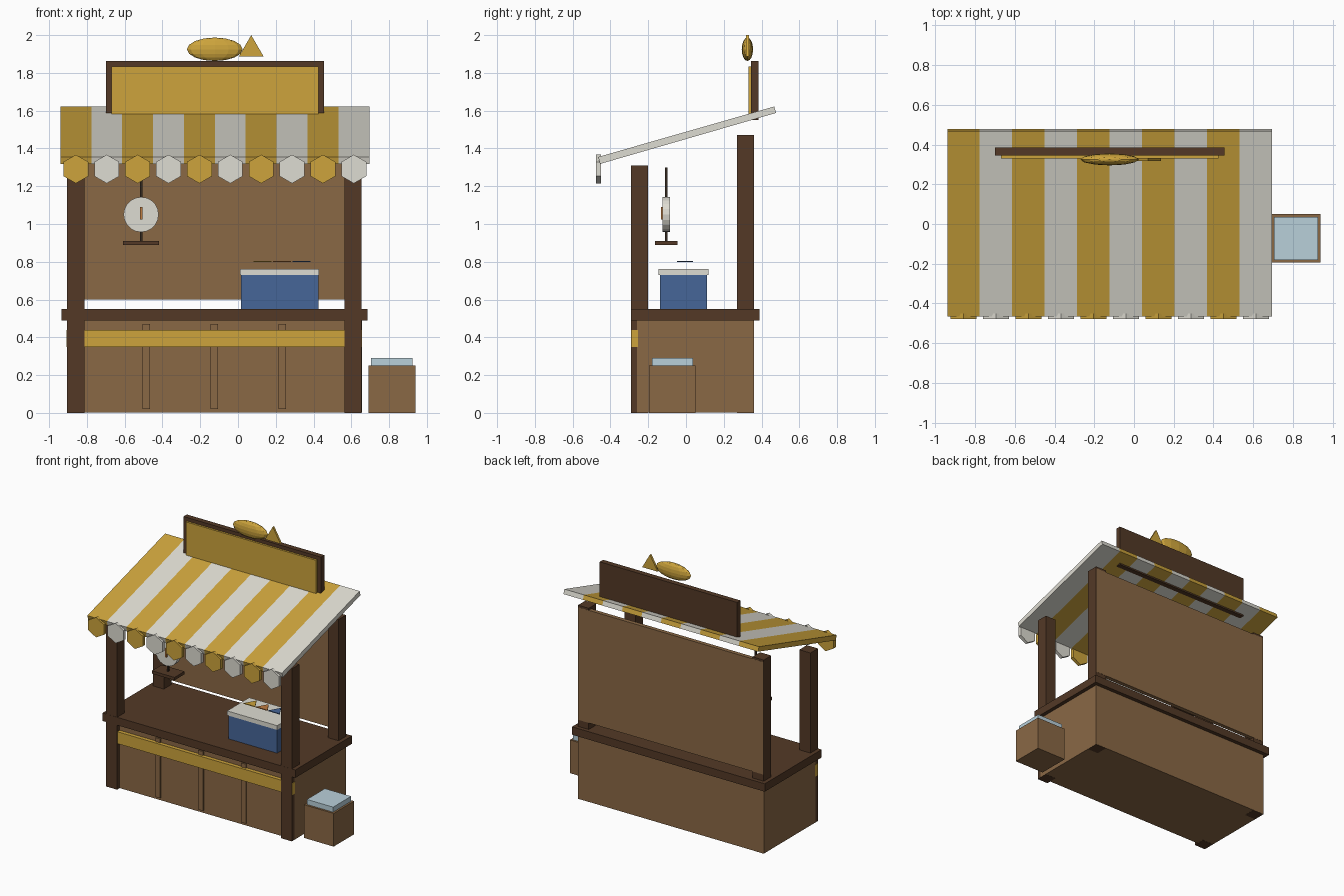
import bpy, bmesh
from math import pi
from mathutils import Matrix, Vector

old = bpy.data.objects.get("Cube")
if old:
    bpy.data.objects.remove(old, do_unlink=True)


def material(name, code):
    def linear(i):
        c = int(code[i:i + 2], 16) / 255
        return c / 12.92 if c < 0.04 else ((c + 0.055) / 1.055) ** 2.4
    colour = (linear(0), linear(2), linear(4), 1)
    m = bpy.data.materials.new(name)
    m.use_nodes = True
    m.diffuse_color = colour
    m.node_tree.nodes["Principled BSDF"].inputs["Base Color"].default_value = colour
    return m


DARK = material("dark wood", "533926")
WOOD = material("plain wood", "8A6845")
GOLD = material("golden yellow", "CDA43C")
WHITE = material("off white", "DEDCD2")
BLUE = material("cooler blue", "466698")
ICE = material("pale ice", "B9D0DA")
METAL = material("dark metal", "34281F")
COPPER = material("copper", "BE7C41")


def finish(name, bm, *mats):
    bmesh.ops.recalc_face_normals(bm, faces=bm.faces)
    mesh = bpy.data.meshes.new(name)
    bm.to_mesh(mesh)
    bm.free()
    for m in mats:
        mesh.materials.append(m)
    ob = bpy.data.objects.new(name, mesh)
    bpy.context.collection.objects.link(ob)
    return ob


def box(name, mat, x, y, z):
    """Box from (low, high) ranges on each axis."""
    bm = bmesh.new()
    centre = Vector([sum(r) / 2 for r in (x, y, z)])
    size = [r[1] - r[0] for r in (x, y, z)]
    bmesh.ops.create_cube(bm, size=1, matrix=Matrix.Translation(centre) @ Matrix.Diagonal((*size, 1)))
    return finish(name, bm, mat)


def prism(name, mat, sides, radius, depth, centre, turn):
    """Regular prism: turn is its rotation matrix, built around local z."""
    bm = bmesh.new()
    bmesh.ops.create_cone(bm, cap_ends=True, segments=sides, radius1=radius, radius2=radius,
                          depth=depth, matrix=Matrix.Translation(centre) @ turn)
    return finish(name, bm, mat)


FACING = Matrix.Rotation(pi / 2, 4, 'X')   # local y points up, axis along y
FLAT = Matrix.Identity(4)
LEFT, RIGHT = 0.655, -0.905                # outer sides of the stall

# Posts
for side, x in (("left", (0.565, LEFT)), ("right", (RIGHT, -0.812))):
    box("front_post_" + side, DARK, x, (-0.29, -0.2), (0, 1.31))
    box("back_post_" + side, DARK, x, (0.27, 0.36), (0, 1.47))

# Counter, its front battens and painted band
box("counter_body", WOOD, (RIGHT - 0.001, LEFT + 0.001), (-0.26, 0.361), (0.001, 0.49))
box("counter_top", DARK, (-0.935, 0.685), (-0.291, 0.39), (0.49, 0.55))
for i in range(3):
    x = -0.485 + 0.36 * i
    box(f"batten_{i + 1}", WOOD, (x - 0.02, x + 0.02), (-0.27, -0.255), (0.02, 0.47))
box("counter_band", GOLD, (RIGHT - 0.002, LEFT + 0.002), (-0.289, -0.255), (0.35, 0.44))

# Back wall, floating just above the counter
box("back_wall", WOOD, (RIGHT + 0.001, LEFT - 0.001), (0.33, 0.361), (0.6, 1.455))

# Striped sloping awning
COUNT, START, STEP = 10, -0.94, 0.1635
profile = [(-0.465, 1.355), (-0.455, 1.318), (0.477, 1.588), (0.467, 1.622)]
bm = bmesh.new()
rings = [[bm.verts.new((START + STEP * i, y, z)) for y, z in profile] for i in range(COUNT + 1)]
for i in range(COUNT):
    a, b = rings[i], rings[i + 1]
    for j in range(4):
        k = (j + 1) % 4
        bm.faces.new((a[j], a[k], b[k], b[j])).material_index = i % 2
bm.faces.new(rings[0])
bm.faces.new(rings[-1]).material_index = 1
finish("awning", bm, GOLD, WHITE)

# Hexagonal valance tabs along the awning's front edge
for i in range(COUNT):
    prism(f"valance_tab_{i + 1}", (GOLD, WHITE)[i % 2], 6, 0.076, 0.026,
          (START + STEP * (i + 0.5), -0.464, 1.291), FACING)

# Sign board
box("sign_board", DARK, (-0.7, 0.455), (0.345, 0.385), (1.55, 1.862))
box("sign_panel", GOLD, (-0.67, 0.425), (0.33, 0.347), (1.56, 1.835))

# Fish on top of the sign
bm = bmesh.new()
bmesh.ops.create_uvsphere(bm, u_segments=12, v_segments=8, radius=1,
                          matrix=Matrix.Translation((-0.123, 0.325, 1.925))
                          @ Matrix.Diagonal((0.147, 0.03, 0.062, 1)))
finish("fish_body", bm, GOLD)
prism("fish_tail", GOLD, 3, 0.075, 0.016, (0.07, 0.325, 1.925), FACING)

# Hanging scale
SX, SY = -0.513, -0.105
box("scale_rod", METAL, (SX - 0.007, SX + 0.007), (SY - 0.007, SY + 0.007), (0.9, 1.3))
prism("scale_dial", WHITE, 20, 0.093, 0.04, (SX, SY, 1.05), FACING)
box("scale_needle", COPPER, (SX - 0.007, SX + 0.007), (-0.133, -0.12), (1.025, 1.09))
box("scale_pan", DARK, (SX - 0.095, SX + 0.095), (SY - 0.06, SY + 0.06), (0.888, 0.91))

# Cooler with small fins above its lid
box("cooler", BLUE, (0.015, 0.425), (-0.138, 0.112), (0.55, 0.735))
box("cooler_lid", WHITE, (0.01, 0.43), (-0.145, 0.12), (0.73, 0.763))
for i, mat in enumerate((GOLD, COPPER, BLUE)):
    prism(f"cooler_fin_{i + 1}", mat, 3, 0.056, 0.006, (0.13 + 0.103 * i, -0.02, 0.801), FLAT)

# Side crate filled with ice
box("crate", WOOD, (0.69, 0.94), (-0.195, 0.05), (0, 0.252))
box("crate_ice", ICE, (0.705, 0.925), (-0.18, 0.036), (0.24, 0.29))
